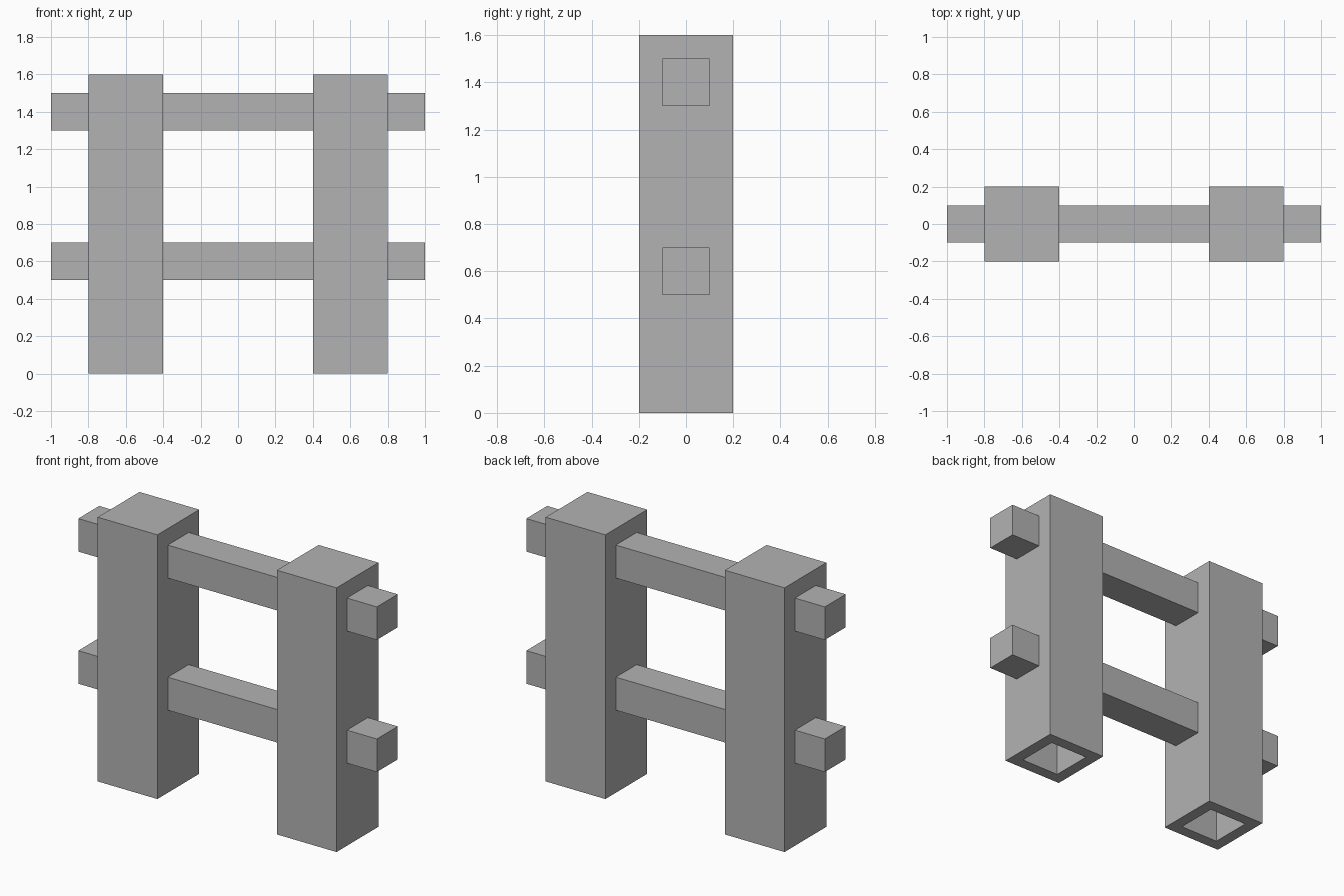
import bpy
import bmesh
from mathutils import Vector

cube = bpy.data.objects.get("Cube")
if cube:
    bpy.data.objects.remove(cube, do_unlink=True)

POST_X, POST_WIDTH, POST_HEIGHT = 0.6, 0.4, 1.6
SOCKET_WIDTH, SOCKET_DEPTH = 0.2, 0.2
RAIL_LENGTH, RAIL_WIDTH = 2.0, 0.2

grey = bpy.data.materials.new("plain grey")
grey.use_nodes = True
colour = (0.45, 0.45, 0.45, 1)
grey.diffuse_color = colour
grey.node_tree.nodes["Principled BSDF"].inputs["Base Color"].default_value = colour


def add_box(name, size, centre, socket=False):
    """Box, optionally with a square socket sunk into its underside."""
    bm = bmesh.new()
    bmesh.ops.create_cube(bm, size=1)
    bmesh.ops.scale(bm, vec=Vector(size), verts=bm.verts)
    if socket:
        bm.normal_update()
        bottom = min(bm.faces, key=lambda f: f.normal.z)
        bmesh.ops.inset_region(bm, faces=[bottom],
                               thickness=(size[0] - SOCKET_WIDTH) / 2)
        walls = bmesh.ops.extrude_discrete_faces(bm, faces=[bottom])
        bmesh.ops.translate(bm, vec=(0, 0, SOCKET_DEPTH),
                            verts=walls["faces"][0].verts)
    mesh = bpy.data.meshes.new(name)
    bm.to_mesh(mesh)
    bm.free()
    mesh.materials.append(grey)
    obj = bpy.data.objects.new(name, mesh)
    obj.location = centre
    bpy.context.collection.objects.link(obj)


# Upright posts with sockets underneath
for side, sign in (("left", 1), ("right", -1)):
    add_box(side + "_post", (POST_WIDTH, POST_WIDTH, POST_HEIGHT),
            (sign * POST_X, 0, POST_HEIGHT / 2), socket=True)

# Rails passing through both posts
for level, height in (("lower", 0.6), ("upper", 1.4)):
    add_box(level + "_rail", (RAIL_LENGTH, RAIL_WIDTH, RAIL_WIDTH), (0, 0, height))
